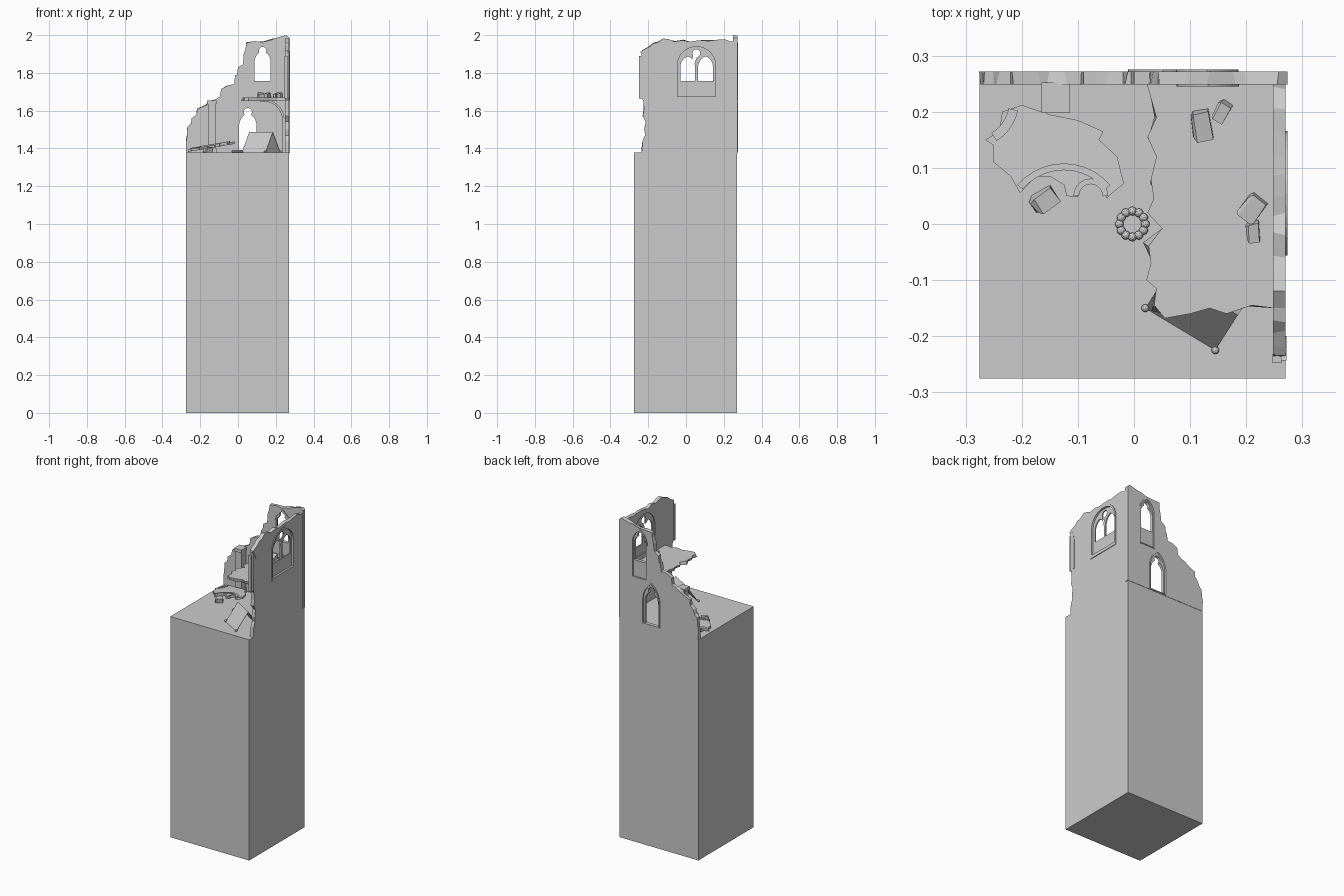
import bpy, bmesh, math, random
from mathutils import Vector, Matrix

if "Cube" in bpy.data.objects:
    bpy.data.objects.remove(bpy.data.objects["Cube"])
random.seed(4)

# Plane mappings: 2D point + depth -> 3D
BACK = lambda u, v, d: (u, d, v)
SIDE = lambda u, v, d: (d, u, v)
FLAT = lambda u, v, d: (u, v, d)


def finish(name, bm):
    bmesh.ops.recalc_face_normals(bm, faces=bm.faces)
    me = bpy.data.meshes.new(name)
    bm.to_mesh(me)
    bm.free()
    ob = bpy.data.objects.new(name, me)
    bpy.context.collection.objects.link(ob)
    return ob


def prism(name, pts, plane, d0, d1, jitter=0, keep=lambda p: False):
    """Extruded outline; jitter roughens the far outline for broken edges."""
    bm = bmesh.new()
    j = lambda p: p if keep(p) else tuple(c + random.uniform(-jitter, jitter) for c in p)
    a = [bm.verts.new(plane(*p, d0)) for p in pts]
    b = [bm.verts.new(plane(*j(p), d1)) for p in pts]
    bm.faces.new(a)
    bm.faces.new(b[::-1])
    for i in range(len(a)):
        k = (i + 1) % len(a)
        bm.faces.new((a[i], b[i], b[k], a[k]))
    return finish(name, bm)


def ring(name, outer, inner, plane, d0, d1):
    """Moulding between two outlines with equal point counts."""
    bm = bmesh.new()
    loops = [[bm.verts.new(plane(*p, d)) for p in o]
             for o, d in ((outer, d0), (outer, d1), (inner, d1), (inner, d0))]
    n = len(outer)
    for r in range(4):
        for i in range(n):
            k = (i + 1) % n
            s = (r + 1) % 4
            bm.faces.new((loops[r][i], loops[r][k], loops[s][k], loops[s][i]))
    return finish(name, bm)


def box(name, x0, x1, y0, y1, z0, z1):
    return prism(name, [(x0, y0), (x1, y0), (x1, y1), (x0, y1)], FLAT, z0, z1)


def arch(u0, u1, z0, zs, zt, n=8):
    """Pointed arch: base z0, springing zs, apex zt."""
    h, r, c = (u1 - u0) / 2, zt - zs, (u0 + u1) / 2
    R = (h * h + r * r) / (2 * h)
    a = math.asin(min(1, r / R))
    left = [(u0 + R - R * math.cos(a * i / n), zs + R * math.sin(a * i / n)) for i in range(n + 1)]
    right = [(2 * c - u, z) for u, z in left[-2::-1]]
    return [(u0, z0)] + left + right + [(u1, z0)]


def circle(u, v, r, n=14):
    return [(u + r * math.cos(2 * math.pi * i / n), v + r * math.sin(2 * math.pi * i / n)) for i in range(n)]


def arc_band(cu, cv, r0, r1, a0, a1, n=10):
    ang = [math.radians(a0 + (a1 - a0) * i / n) for i in range(n + 1)]
    return ([(cu + r1 * math.cos(a), cv + r1 * math.sin(a)) for a in ang]
            + [(cu + r0 * math.cos(a), cv + r0 * math.sin(a)) for a in ang[::-1]])


def cut(target, pts, plane, d0, d1):
    c = prism("cutter", pts, plane, d0, d1)
    m = target.modifiers.new("cut", 'BOOLEAN')
    m.operation, m.solver, m.object = 'DIFFERENCE', 'EXACT', c
    bpy.context.view_layer.objects.active = target
    bpy.ops.object.modifier_apply(modifier=m.name)
    bpy.data.objects.remove(c)


def stone(name, x, y, z, sx, sy, sz, rot):
    bm = bmesh.new()
    bmesh.ops.create_cube(bm, size=1)
    bmesh.ops.bevel(bm, geom=bm.edges[:4], offset=0.15, segments=1, affect='EDGES')
    for v in bm.verts:
        v.co += Vector([random.uniform(-.06, .06) for _ in range(3)])
    bm.transform(Matrix.Translation((x, y, z)) @ Matrix.Rotation(math.radians(rot), 4, 'Z')
                 @ Matrix.Rotation(0.2, 4, 'X') @ Matrix.Diagonal((sx, sy, sz, 1)))
    finish(name, bm)


def ball(name, x, y, z, r):
    bm = bmesh.new()
    bmesh.ops.create_icosphere(bm, subdivisions=2, radius=r, matrix=Matrix.Translation((x, y, z)))
    finish(name, bm)


Z = 1.378
# Tall plinth
box("plinth", -.275, .27, -.275, .27, 0, Z)

# Ruined back wall with two windows
low = lambda p: p[1] < 1.4 or p[0] > .26
back = prism("back_wall", [
    (.274, Z - .003), (.274, 1.985), (.255, 2.0), (.24, 1.995), (.2, 1.985), (.18, 1.975), (.13, 1.963),
    (.09, 1.968), (.045, 1.96), (.04, 1.93), (.03, 1.9), (.027, 1.845), (.0, 1.83), (-.005, 1.79),
    (-.016, 1.785), (-.02, 1.74), (-.05, 1.735), (-.07, 1.725), (-.09, 1.715), (-.095, 1.675),
    (-.12, 1.66), (-.155, 1.65), (-.165, 1.63), (-.215, 1.61), (-.22, 1.58), (-.245, 1.56),
    (-.25, 1.53), (-.268, 1.515), (-.27, 1.46), (-.274, 1.44), (-.274, Z - .003)], BACK, .249, .272, .006, low)
for u0, u1, z0, zs, zt in ((.083, .178, 1.65, 1.87, 1.95), (-.003, .107, Z, 1.53, 1.635)):
    cut(back, arch(u0, u1, z0 + .005, zs, zt), BACK, .265, .3)
    ring("back_window_moulding", arch(u0 - .008, u1 + .008, z0, zs, zt + .012),
         arch(u0, u1, z0 + .006, zs, zt), BACK, .263, .275)
cut(back, arch(.088, .173, 1.757, 1.86, 1.915), BACK, .2, .3)
cut(back, circle(.13, 1.918, .02), BACK, .2, .3)
cut(back, arch(.006, .098, Z + .004, 1.52, 1.588), BACK, .2, .3)
cut(back, circle(.052, 1.592, .022), BACK, .2, .3)
ring("inner_window_moulding", arch(.076, .187, 1.75, 1.87, 1.955), arch(.086, .175, 1.757, 1.87, 1.94), BACK, .245, .252)

# Ruined right wall with traceried double window
side = prism("right_wall", [
    (.265, Z - .003), (.265, 1.97), (.24, 1.965), (.205, 1.978), (.16, 1.975), (.12, 1.968), (.09, 1.972),
    (.05, 1.97), (.02, 1.965), (-.02, 1.972), (-.06, 1.965), (-.09, 1.978), (-.12, 1.982), (-.15, 1.96),
    (-.175, 1.955), (-.19, 1.94), (-.22, 1.925), (-.235, 1.915), (-.235, 1.84), (-.235, 1.67),
    (-.226, 1.65), (-.222, 1.61), (-.228, 1.57), (-.214, 1.54), (-.22, 1.5), (-.217, 1.47),
    (-.23, 1.44), (-.232, 1.4), (-.236, Z - .003)], SIDE, .27, .248, .006, low)
cut(side, arch(-.047, .157, 1.675, 1.84, 1.94), SIDE, .262, .3)
cut(side, arch(-.047, .157, 1.7, 1.84, 1.94), SIDE, .2, .254)
ring("right_window_moulding", arch(-.056, .166, 1.655, 1.84, 1.953),
     arch(-.046, .156, 1.675, 1.84, 1.938), SIDE, .26, .274)
cut(side, arch(-.03, .048, 1.757, 1.83, 1.888), SIDE, .2, .3)
cut(side, arch(.064, .143, 1.757, 1.83, 1.888), SIDE, .2, .3)
cut(side, circle(.055, 1.904, .021), SIDE, .2, .3)
cut(side, [(.03, 1.86), (.045, 1.85), (.06, 1.89), (.04, 1.9)], SIDE, .2, .3)

# Surviving jamb of a lost window on the front edge
box("broken_jamb", .247, .263, -.248, -.232, 1.665, 1.89)
prism("broken_jamb_arch", [(-.2, 1.66), (-.2, 1.85), (-.206, 1.88), (-.22, 1.905), (-.243, 1.912),
                           (-.236, 1.9), (-.22, 1.885), (-.21, 1.86), (-.209, 1.66)], SIDE, .262, .272)

# Pilaster on the back wall, and corner shaft with vault rib under the floor
box("pilaster", -.16, -.118, .205, .252, Z, 1.64)
box("pilaster_base", -.165, -.114, .198, .252, Z, 1.4)
box("pilaster_cap", -.165, -.114, .198, .252, 1.635, 1.655)
box("corner_shaft", .234, .25, .232, .252, Z, 1.56)
prism("vault_rib", arc_band(.135, 1.55, .099, .111, 0, 100), BACK, .236, .252)

# Broken upper floor
prism("upper_floor", [
    (.25, .252), (.022, .252), (.03, .225), (.04, .19), (.024, .155), (.04, .12), (.03, .08), (.035, .045),
    (.024, .02), (.05, -.008), (.026, -.04), (.03, -.07), (.022, -.1), (.04, -.115), (.036, -.145),
    (.055, -.168), (.1, -.16), (.135, -.15), (.165, -.16), (.21, -.145), (.25, -.15)],
    FLAT, 1.67, 1.652, .011, lambda p: p[0] > .24 or p[1] > .24)

# Fallen tracery slab leaning on a stone
tilt = lambda u, v, d: (u, v, 1.382 + (u + .265) * .17 + d)
prism("fallen_tracery", [
    (-.265, .15), (-.24, .165), (-.235, .2), (-.2, .212), (-.15, .195), (-.1, .185), (-.055, .165),
    (-.062, .15), (-.03, .12), (-.018, .072), (-.045, .05), (-.048, .045), (-.056, .068), (-.075, .077),
    (-.095, .068), (-.1, .048), (-.12, .05), (-.125, .07), (-.15, .085), (-.175, .085), (-.203, .055),
    (-.22, .085), (-.25, .11), (-.25, .14)], tilt, 0, .013)
prism("tracery_moulding", arc_band(-.125, .0, .096, .108, 40, 140), tilt, .008, .019)
prism("tracery_cusp", arc_band(-.077, .05, .021, .031, 0, 180), tilt, .008, .018)
prism("tracery_end_moulding", arc_band(-.29, .22, .068, .085, -58, -12), tilt, .008, .018)

# Tent: two thin cloth panels on a ridge, with pegs
A, B, C, D = [(.02, -.15), (.145, -.225), (.225, -.1), (.1, -.025)]
ridge = [((A[0] + D[0]) / 2, (A[1] + D[1]) / 2), ((B[0] + C[0]) / 2, (B[1] + C[1]) / 2)]
bm = bmesh.new()
va, vb, vc, vd = [bm.verts.new((*p, Z)) for p in (A, B, C, D)]
r0, r1 = [bm.verts.new((*p, 1.488)) for p in ridge]
bm.faces.new((va, vb, r1, r0))
bm.faces.new((r0, r1, vc, vd))
tent = finish("tent_cloth", bm)
m = tent.modifiers.new("thick", 'SOLIDIFY')
m.thickness = .003
bpy.context.view_layer.objects.active = tent
bpy.ops.object.modifier_apply(modifier=m.name)
for p in (A, B, C, D):
    ball("tent_peg", *p, Z + .005, .007)

# Campfire stone ring
for i in range(12):
    a = i * math.pi / 6
    ball("fire_stone", -.003 + .023 * math.cos(a), .023 * math.sin(a), Z + .006, .008)

# Loose rubble
stone("ground_rubble", -.16, .042, Z + .014, .045, .032, .03, 32)
for x, y, sx, sy, rot in ((.12, .175, .034, .05, 10), (.156, .2, .024, .038, -30),
                          (.21, .028, .034, .048, -35), (.212, -.015, .022, .034, 5)):
    stone("floor_rubble", x, y, 1.68, sx, sy, .026, rot)
